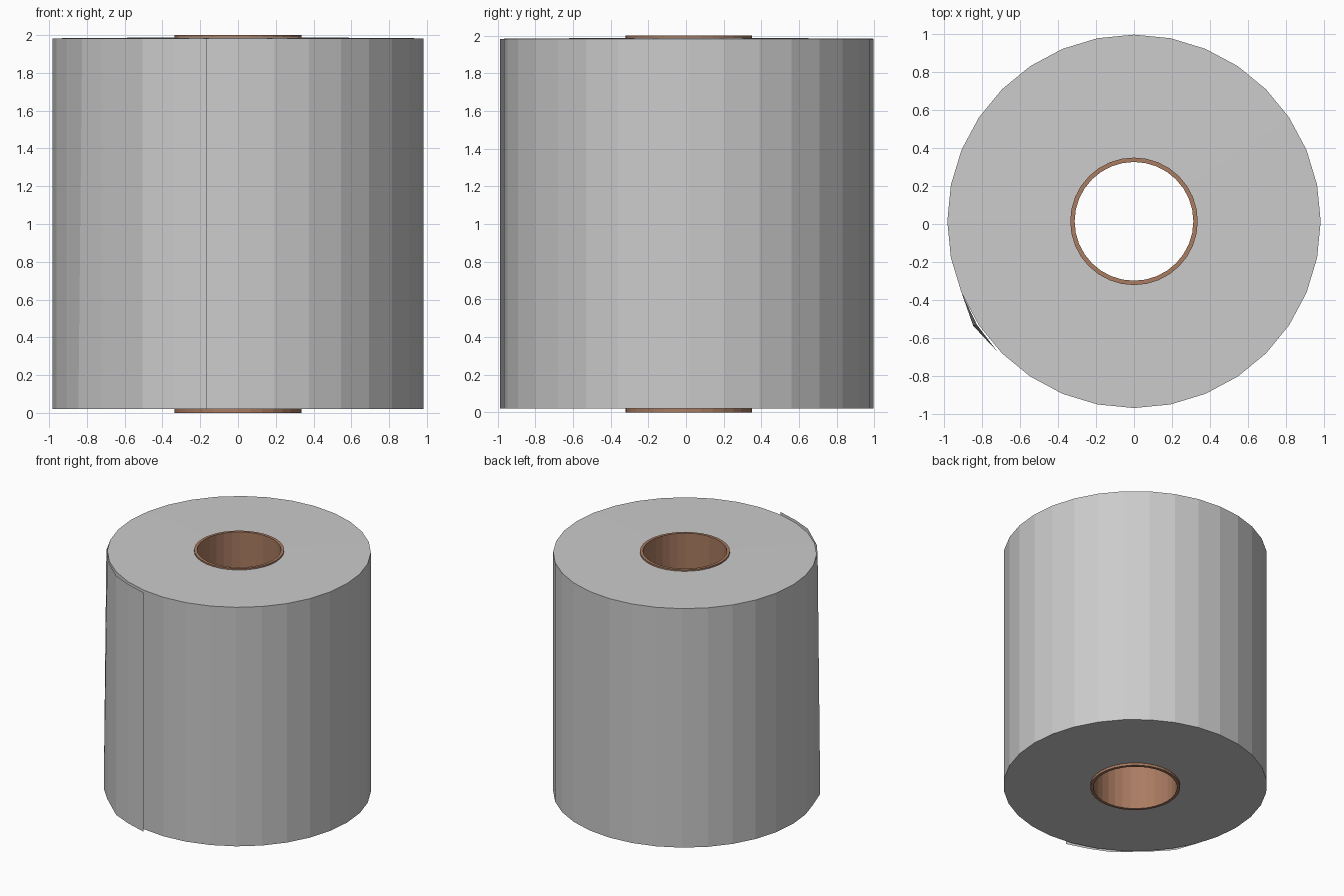
import bpy, bmesh, math

if "Cube" in bpy.data.objects:
    bpy.data.objects.remove(bpy.data.objects["Cube"])

SIDES = 32
CY = 0.014  # roll axis sits slightly behind the origin because of the loose sheet


def make_object(name, bm):
    mesh = bpy.data.meshes.new(name)
    bm.to_mesh(mesh)
    bm.free()
    obj = bpy.data.objects.new(name, mesh)
    bpy.context.collection.objects.link(obj)
    return obj


def lathe_ring(name, profile):
    """Spin a closed (radius, z) profile into a faceted ring."""
    bm = bmesh.new()
    rings = []
    for i in range(SIDES):
        a = 2 * math.pi * i / SIDES
        rings.append([bm.verts.new((r * math.cos(a), CY + r * math.sin(a), z))
                      for r, z in profile])
    n = len(profile)
    for i in range(SIDES):
        p, q = rings[i], rings[(i + 1) % SIDES]
        for j in range(n):
            k = (j + 1) % n
            bm.faces.new((p[j], q[j], q[k], p[k]))
    bmesh.ops.recalc_face_normals(bm, faces=bm.faces)
    return make_object(name, bm)


# Wound paper, its top rising very slightly toward the core
lathe_ring("paper_roll", [(0.333, 0.02), (0.981, 0.02), (0.981, 1.983), (0.333, 1.988)])

# Cardboard core
core = lathe_ring("cardboard_core", [(0.312, 0.0), (0.335, 0.0), (0.335, 2.0), (0.312, 2.0)])
brown = bpy.data.materials.new("cardboard")
brown.diffuse_color = (0.40, 0.20, 0.12, 1)
brown.use_nodes = True
brown.node_tree.nodes["Principled BSDF"].inputs["Base Color"].default_value = brown.diffuse_color
core.data.materials.append(brown)

# Loose end of the sheet, peeling away at the front left
top_path = [(-0.906, -0.361), (-0.825, -0.53), (-0.72, -0.668),
            (-0.505, -0.86), (-0.345, -0.931), (-0.167, -0.986)]
bottom_path = list(top_path)
bottom_path[1] = (-0.845, -0.535)
bm = bmesh.new()
low = [bm.verts.new((x, y, 0.02)) for x, y in bottom_path]
high = [bm.verts.new((x, y, 1.983)) for x, y in top_path]
for i in range(len(low) - 1):
    bm.faces.new((low[i], low[i + 1], high[i + 1], high[i]))
make_object("loose_sheet", bm)
